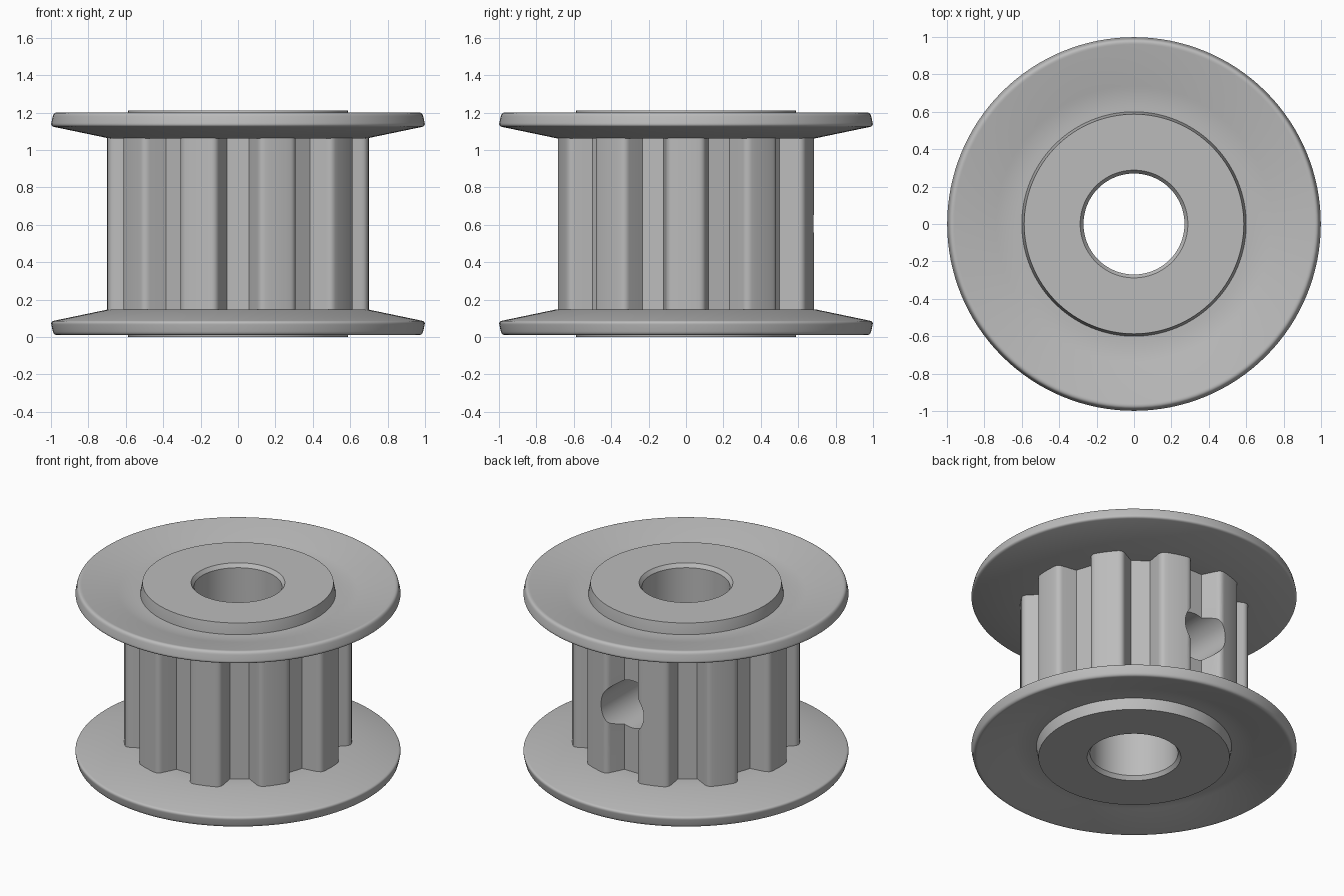
import bpy, bmesh, math
from mathutils import Vector, Matrix

HEIGHT = 1.21
TEETH = 10
BORE = 0.27
CORE_LOW, CORE_HIGH = 0.11, HEIGHT - 0.11

cube = bpy.data.objects.get("Cube")
if cube:
    bpy.data.objects.remove(cube, do_unlink=True)

metal = bpy.data.materials.new("grey metal")
metal.use_nodes = True
metal.diffuse_color = (0.5, 0.5, 0.5, 1)
metal.node_tree.nodes["Principled BSDF"].inputs["Base Color"].default_value = (0.5, 0.5, 0.5, 1)


def make_object(name, bm):
    bmesh.ops.recalc_face_normals(bm, faces=bm.faces)
    mesh = bpy.data.meshes.new(name)
    bm.to_mesh(mesh)
    bm.free()
    mesh.materials.append(metal)
    obj = bpy.data.objects.new(name, mesh)
    bpy.context.collection.objects.link(obj)
    return obj


def select_only(obj):
    bpy.ops.object.select_all(action='DESELECT')
    obj.select_set(True)
    bpy.context.view_layer.objects.active = obj


def smooth(obj):
    select_only(obj)
    bpy.ops.object.shade_smooth_by_angle(angle=math.radians(30))


def round_corner(before, corner, after, size, steps=6):
    """Points of a small curve that replaces a sharp corner."""
    before, corner, after = Vector(before), Vector(corner), Vector(after)
    a = corner + (before - corner).normalized() * size
    b = corner + (after - corner).normalized() * size
    return [a.lerp(corner, i / steps).lerp(corner.lerp(b, i / steps), i / steps)
            for i in range(steps + 1)]


def lathe(name, profile, flip=False, segments=128):
    """Spin a closed (radius, height) profile around z."""
    bm = bmesh.new()
    rings = []
    for i in range(segments):
        a = math.tau * i / segments
        rings.append([bm.verts.new((r * math.cos(a), r * math.sin(a),
                                    HEIGHT - z if flip else z)) for r, z in profile])
    n = len(profile)
    for i in range(segments):
        p, q = rings[i], rings[(i + 1) % segments]
        for j in range(n):
            k = (j + 1) % n
            bm.faces.new((p[j], q[j], q[k], p[k]))
    obj = make_object(name, bm)
    smooth(obj)
    return obj


def cut_cylinder(target, name, radius, depth, matrix):
    bm = bmesh.new()
    bmesh.ops.create_cone(bm, cap_ends=True, segments=128, radius1=radius,
                          radius2=radius, depth=depth, matrix=matrix)
    cutter = make_object(name, bm)
    cutter.hide_render = True
    mod = target.modifiers.new(name, 'BOOLEAN')
    mod.operation = 'DIFFERENCE'
    mod.solver = 'EXACT'
    mod.object = cutter
    select_only(target)
    bpy.ops.object.modifier_apply(modifier=name)
    bpy.data.objects.remove(cutter, do_unlink=True)


# Toothed core: half a belt groove as (radial, sideways), mirrored and repeated
OUTER = 0.7


def on_rim(degrees):
    a = math.radians(degrees)
    return (OUTER * math.cos(a), OUTER * math.sin(a))


root = (0.575, 0.059)
half = [root] + [tuple(p) for p in round_corner(root, on_rim(9.6), on_rim(12), 0.032)]
half += [on_rim(14), on_rim(16)]
groove = [(r, -s) for r, s in reversed(half)] + half + [on_rim(180 / TEETH)]

bm = bmesh.new()
outline = []
for k in range(TEETH):
    turn = Matrix.Rotation(math.tau * (k + 0.5) / TEETH, 3, 'Z')
    outline += [bm.verts.new(turn @ Vector((r, s, CORE_LOW))) for r, s in groove]
base = bm.faces.new(outline)
top = bmesh.ops.extrude_face_region(bm, geom=[base])
bmesh.ops.translate(bm, vec=(0, 0, CORE_HIGH - CORE_LOW),
                    verts=[v for v in top["geom"] if isinstance(v, bmesh.types.BMVert)])
core = make_object("toothed_core", bm)

# Shaft bore and the set screw hole in the back groove
middle = Matrix.Translation((0, 0, HEIGHT / 2))
cut_cylinder(core, "bore_cutter", BORE, 2, middle)
cut_cylinder(core, "screw_cutter", 0.16, 0.9,
             middle @ Matrix.Translation((0, 0.45, 0)) @ Matrix.Rotation(math.pi / 2, 4, 'X'))
smooth(core)

# Dished flange with a rounded rim
rim_low, rim_high = (1.002, 1.127), (0.985, 1.204)
bend_low, bend_high = (0.69, 1.062), (0.68, 1.137)
flange = [(0.57, 1.062), bend_low]
flange += round_corner(bend_low, rim_low, rim_high, 0.018)
flange += round_corner(rim_low, rim_high, bend_high, 0.025)
flange += round_corner(rim_high, bend_high, (0.57, 1.137), 0.06)
flange += [(0.57, 1.137)]

# Raised hub face with a chamfered bore
hub = [(BORE, CORE_HIGH), (BORE, 1.185), (0.288, HEIGHT), (0.587, HEIGHT),
       (0.6, 1.137), (0.6, CORE_HIGH)]

for side, flip in (("top", False), ("bottom", True)):
    lathe(side + "_flange", flange, flip)
    lathe(side + "_hub", hub, flip)
